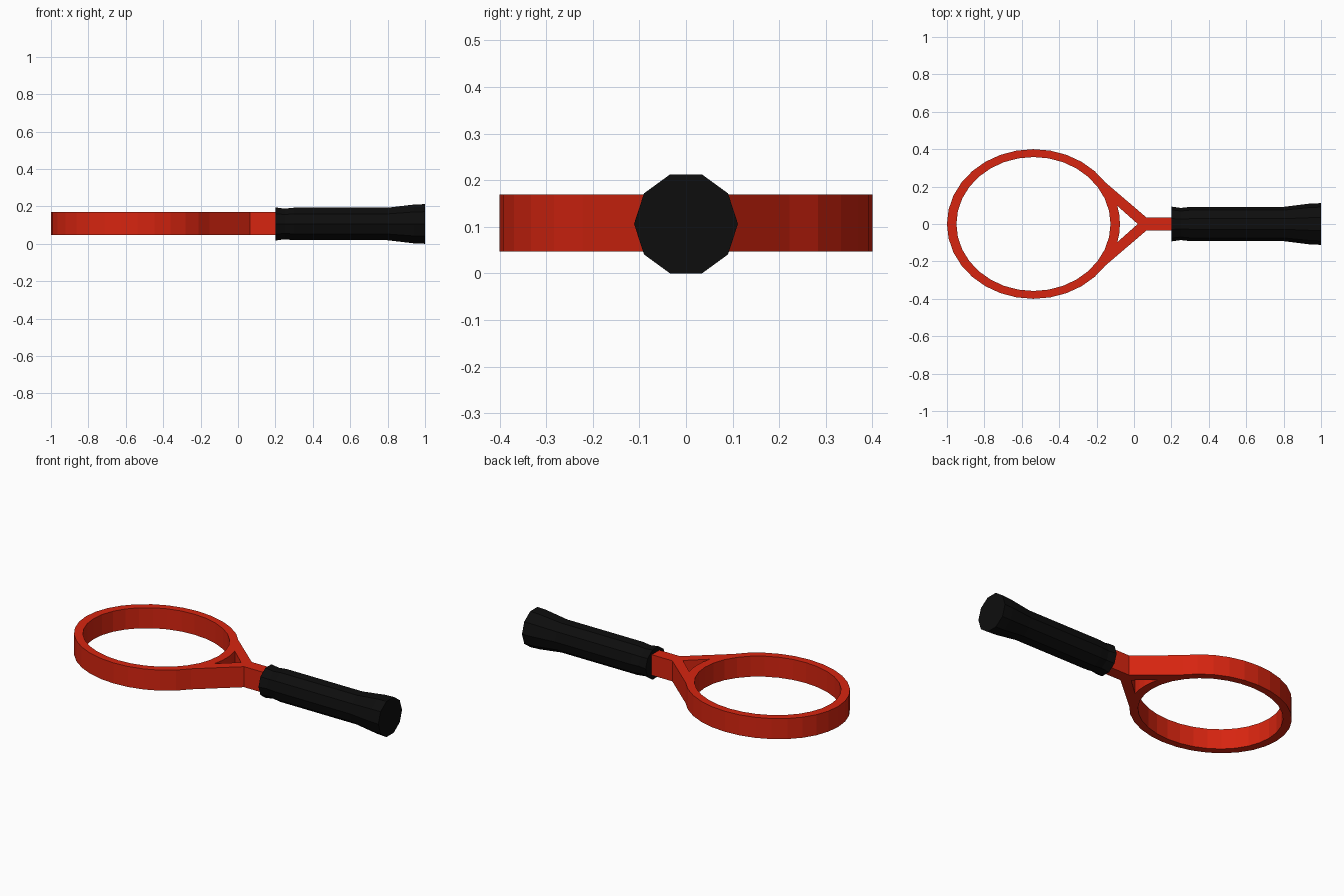
import bpy, bmesh
from math import cos, sin, pi, radians
from mathutils import Vector

if "Cube" in bpy.data.objects:
    bpy.data.objects.remove(bpy.data.objects["Cube"])


def finish(bm, name, colour):
    bmesh.ops.recalc_face_normals(bm, faces=bm.faces)
    mesh = bpy.data.meshes.new(name)
    bm.to_mesh(mesh)
    bm.free()
    mat = bpy.data.materials.new(name + "_colour")
    mat.diffuse_color = (*colour, 1)
    mat.use_nodes = True
    mat.node_tree.nodes["Principled BSDF"].inputs["Base Color"].default_value = mat.diffuse_color
    mesh.materials.append(mat)
    obj = bpy.data.objects.new(name, mesh)
    bpy.context.collection.objects.link(obj)
    return obj


def ellipse(rx, ry, start, end, steps):
    angles = [radians(start + (end - start) * i / steps) for i in range(steps + 1)]
    return [(-0.5375 + rx * cos(a), ry * sin(a)) for a in angles]


# Racket frame: outer outline with shaft, string opening and throat opening
OUT = (0.4625, 0.40)
outline = ellipse(*OUT, 33.75, 326.25, 26) + [(0.065, -0.036), (0.25, -0.036), (0.25, 0.036), (0.065, 0.036)]
opening = ellipse(0.412, 0.358, 0, 360, 32)[:-1]
throat = ellipse(*OUT, -14, 14, 4) + [(0.02, 0)]

Z0, Z1 = 0.047, 0.169
bm = bmesh.new()
for loop in (outline, opening, throat):
    verts = [bm.verts.new((x, y, Z0)) for x, y in loop]
    for a, b in zip(verts, verts[1:] + verts[:1]):
        bm.edges.new((a, b))
bmesh.ops.triangle_fill(bm, edges=bm.edges[:], use_beauty=True, normal=Vector((0, 0, 1)))
ext = bmesh.ops.extrude_face_region(bm, geom=bm.faces[:], use_keep_orig=True)
top = [v for v in ext["geom"] if isinstance(v, bmesh.types.BMVert)]
bmesh.ops.translate(bm, verts=top, vec=(0, 0, Z1 - Z0))
finish(bm, "racket_frame", (0.68, 0.018, 0.005))

# Handle grip: ten-sided profile swept along x
SIDES, ZC = 10, 0.1062
profile = [(0.2, 0.093), (0.25, 0.086), (0.30, 0.0915), (0.80, 0.0915), (0.94, 0.109), (1.0, 0.1115)]
bm = bmesh.new()
rings = [[bm.verts.new((x, r * cos(2 * pi * i / SIDES), ZC + r * sin(2 * pi * i / SIDES)))
          for i in range(SIDES)] for x, r in profile]
for a, b in zip(rings, rings[1:]):
    for i in range(SIDES):
        j = (i + 1) % SIDES
        bm.faces.new((a[i], a[j], b[j], b[i]))
bm.faces.new(rings[0])
bm.faces.new(rings[-1])
finish(bm, "handle_grip", (0.004, 0.004, 0.004))
